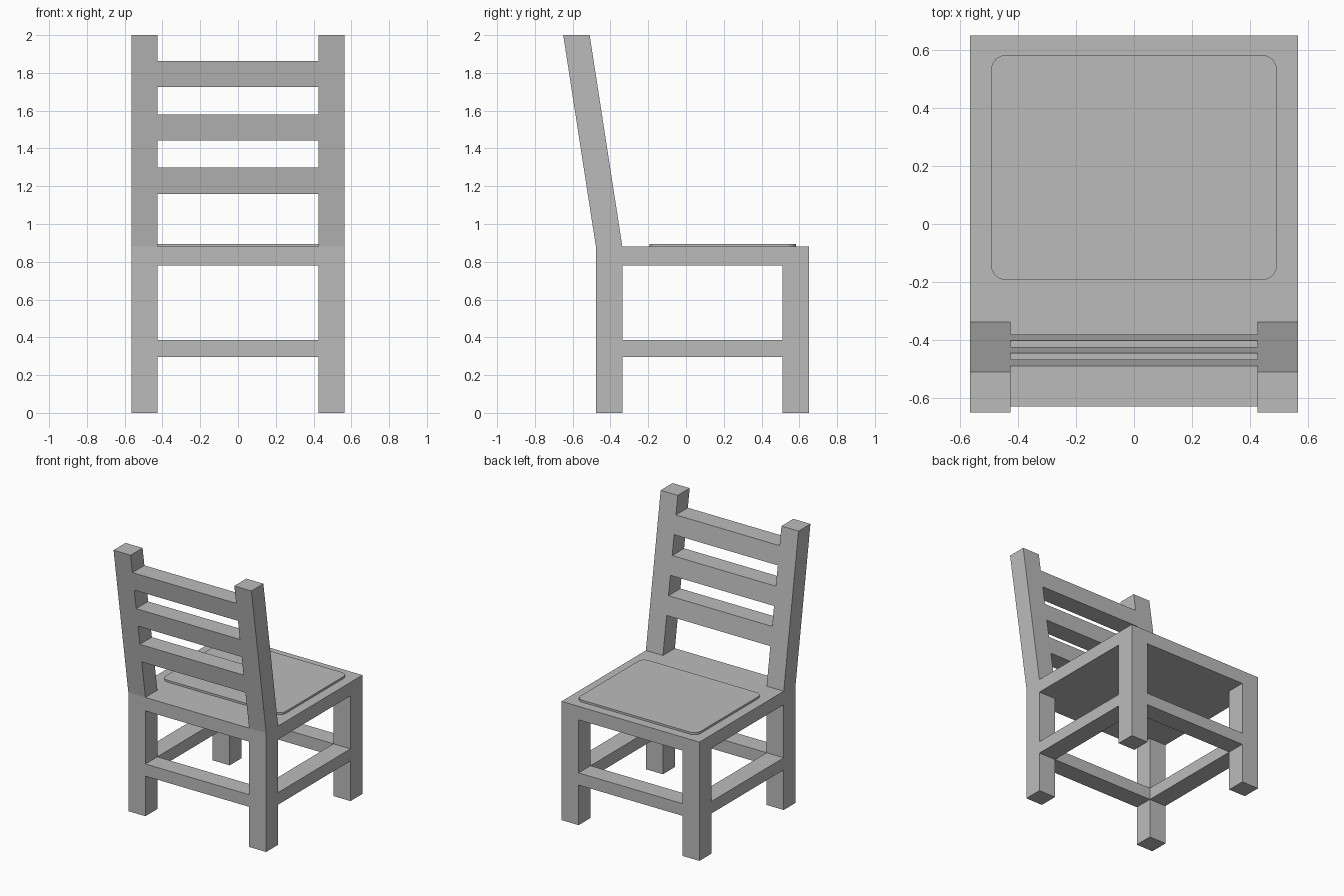
import bpy, math

if "Cube" in bpy.data.objects:
    bpy.data.objects.remove(bpy.data.objects["Cube"])

W = 0.565            # half width of the chair
T = 0.14             # timber thickness
BACK, FRONT = -0.477, 0.65
SEAT_LOW, SEAT_TOP = 0.78, 0.88
TOP = 2.0

wood = bpy.data.materials.new("plain grey")
wood.diffuse_color = (0.5, 0.5, 0.5, 1)
wood.use_nodes = True
wood.node_tree.nodes["Principled BSDF"].inputs["Base Color"].default_value = wood.diffuse_color


def add_mesh(name, verts, faces):
    mesh = bpy.data.meshes.new(name)
    mesh.from_pydata(verts, [], faces)
    mesh.materials.append(wood)
    obj = bpy.data.objects.new(name, mesh)
    bpy.context.collection.objects.link(obj)
    return obj


def prism(name, low, high):
    """Solid between two horizontal loops, each counter-clockwise from above."""
    n = len(low)
    faces = [tuple(range(n - 1, -1, -1)), tuple(range(n, 2 * n))]
    faces += [(i, (i + 1) % n, n + (i + 1) % n, n + i) for i in range(n)]
    return add_mesh(name, low + high, faces)


def rect(x0, x1, y0, y1, z):
    return [(x0, y0, z), (x1, y0, z), (x1, y1, z), (x0, y1, z)]


def box(name, x0, x1, y0, y1, z0, z1):
    return prism(name, rect(x0, x1, y0, y1, z0), rect(x0, x1, y0, y1, z1))


def back_y(z):
    """Rear face of the leaning backrest at height z."""
    return BACK + (z - SEAT_TOP) * (-0.65 - BACK) / (TOP - SEAT_TOP)


def leaning(name, x0, x1, z0, z1):
    loops = [rect(x0, x1, back_y(z), back_y(z) + T, z) for z in (z0, z1)]
    return prism(name, *loops)


# Seat slab
box("seat", -W, W, BACK, FRONT, SEAT_LOW, SEAT_TOP)

# Legs, side stretchers and backrest posts on both sides
inner = W - T
for side, x0, x1 in (("left", -W, -inner), ("right", inner, W)):
    box(f"back_leg_{side}", x0, x1, BACK, BACK + T, 0, SEAT_LOW)
    box(f"front_leg_{side}", x0, x1, FRONT - T, FRONT, 0, SEAT_LOW)
    box(f"side_stretcher_{side}", x0, x1, BACK + T, FRONT - T, 0.297, 0.387)
    leaning(f"back_post_{side}", x0, x1, SEAT_TOP, TOP)

# Cross stretchers
box("back_stretcher", -inner, inner, BACK, BACK + T, 0.297, 0.387)
box("front_stretcher", -inner, inner, FRONT - T, FRONT, 0.297, 0.387)

# Backrest slats, flush with the posts
for i, z in enumerate((1.16, 1.441, 1.725)):
    leaning(f"back_slat_{i + 1}", -inner, inner, z, z + 0.138)

# Thin seat pad with rounded corners
R, STEPS = 0.05, 6
PX, PY0, PY1 = 0.492, -0.193, 0.582
outline = []
for cx, cy, start in ((PX - R, PY1 - R, 0), (R - PX, PY1 - R, 90),
                      (R - PX, PY0 + R, 180), (PX - R, PY0 + R, 270)):
    for k in range(STEPS + 1):
        a = math.radians(start + 90 * k / STEPS)
        outline.append((cx + R * math.cos(a), cy + R * math.sin(a)))
prism("seat_pad", [(x, y, SEAT_TOP) for x, y in outline],
      [(x, y, 0.895) for x, y in outline])
